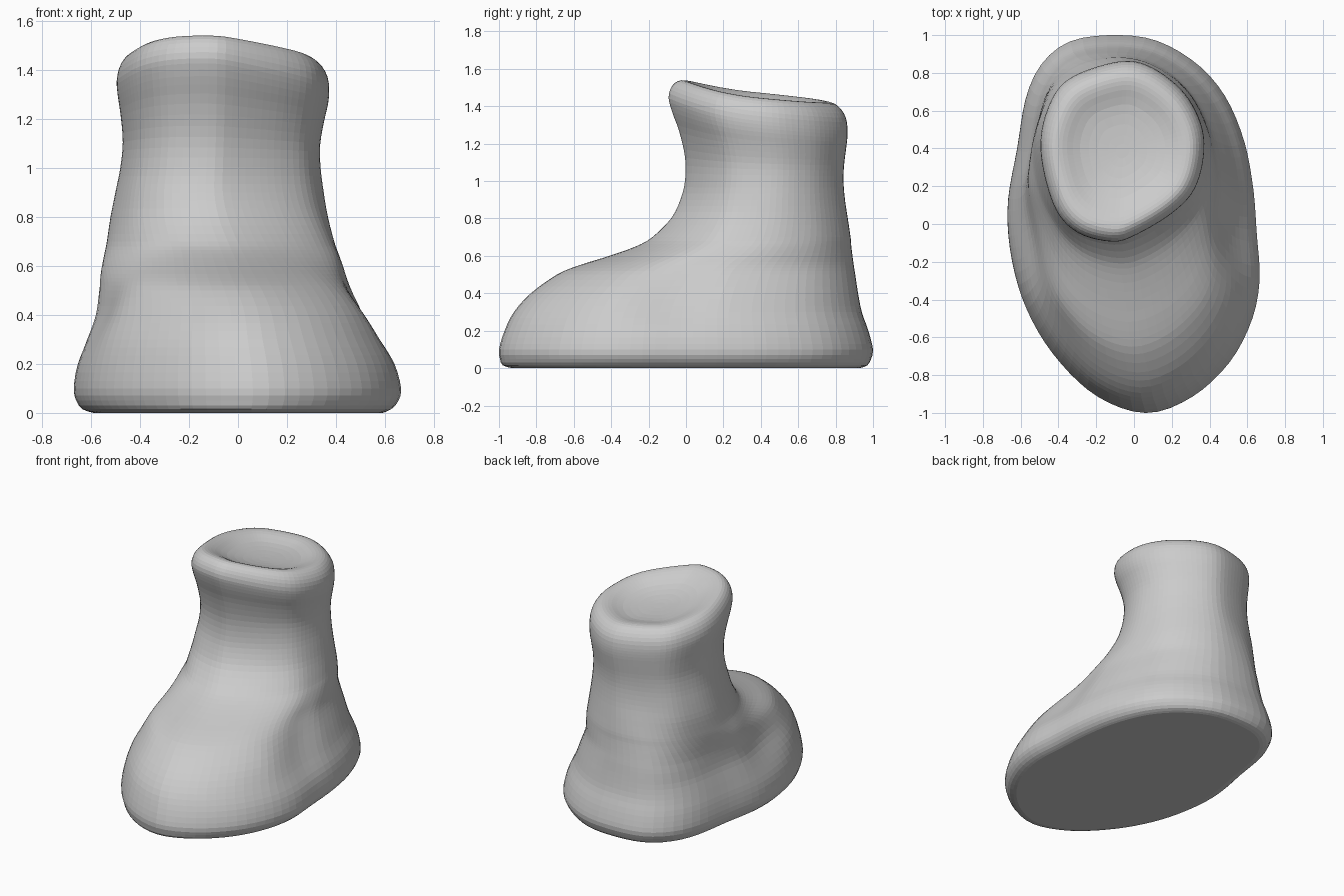
import bpy, bmesh
from mathutils import Vector

cube = bpy.data.objects.get("Cube")
if cube:
    bpy.data.objects.remove(cube, do_unlink=True)

SIDES = 80
STEPS = 3


def spline(a, b, c, d, t):
    """Catmull-Rom point between b and c."""
    return (b * 2 + (c - a) * t + (a * 2 - b * 5 + c * 4 - d) * t * t
            + (b * 3 - a - c * 3 + d) * t ** 3) * 0.5


def smoothstep(lo, hi, v):
    t = min(max((v - lo) / (hi - lo), 0), 1)
    return t * t * (3 - 2 * t)


def outline(points):
    """Closed smooth outline, evenly resampled and fitted to the -1..1 box."""
    p = [Vector(q) for q in points]
    n = len(p)
    fine = [spline(p[i - 1], p[i], p[(i + 1) % n], p[(i + 2) % n], k / 20)
            for i in range(n) for k in range(20)]
    fine.append(fine[0])
    dist = [0]
    for a, b in zip(fine, fine[1:]):
        dist.append(dist[-1] + (b - a).length)
    out, j = [], 0
    for i in range(SIDES):
        goal = dist[-1] * i / SIDES
        while dist[j + 1] < goal:
            j += 1
        out.append(fine[j].lerp(fine[j + 1], (goal - dist[j]) / (dist[j + 1] - dist[j])))
    lo = [min(v[k] for v in out) for k in (0, 1)]
    hi = [max(v[k] for v in out) for k in (0, 1)]
    return [Vector([2 * (v[k] - lo[k]) / (hi[k] - lo[k]) - 1 for k in (0, 1)]) for v in out]


# Sole and ankle outlines, both starting at the front
sole = outline([(.06, -1), (.3, -.92), (.5, -.74), (.62, -.52), (.665, -.3), (.65, -.05),
                (.63, .2), (.58, .45), (.48, .68), (.33, .85), (.12, .97), (-.1, 1),
                (-.33, .97), (-.48, .86), (-.57, .68), (-.62, .4), (-.67, .1),
                (-.65, -.18), (-.57, -.45), (-.42, -.7), (-.2, -.91)])
ankle = outline([(-.12, -.09), (0, -.06), (.2, .06), (.32, .19), (.37, .38), (.35, .55),
                 (.25, .72), (.07, .85), (-.1, .865), (-.35, .77), (-.46, .6),
                 (-.49, .38), (-.42, .1), (-.3, -.04)])

# Level: height, x min, x max, y min, y max
levels = [Vector(r) for r in (
    (0, -.59, .59, -.93, .93), (.015, -.635, .625, -.98, .97),
    (.05, -.66, .655, -.995, .99), (.1, -.67, .665, -1, 1),
    (.2, -.655, .64, -.97, .975), (.3, -.625, .59, -.92, .94),
    (.4, -.59, .54, -.83, .92), (.5, -.57, .485, -.69, .905),
    (.55, -.563, .46, -.57, .897), (.6, -.555, .44, -.41, .89),
    (.65, -.545, .42, -.27, .884), (.7, -.535, .4, -.18, .88),
    (.8, -.52, .37, -.08, .865), (.9, -.5, .35, -.03, .85),
    (1, -.48, .337, -.005, .842), (1.1, -.47, .335, -.005, .845),
    (1.2, -.478, .35, -.035, .855), (1.28, -.49, .367, -.075, .863),
    (1.34, -.495, .372, -.093, .863))]

# Rounded rim and dished top: height, share of the full width
rim_x, rim_y = -.06, .385
for z, s in ((1.39, .98), (1.43, .93), (1.455, .86), (1.46, .78), (1.45, .68),
             (1.425, .52), (1.41, .3), (1.405, .08)):
    levels.append(Vector((z, rim_x - .434 * s, rim_x + .434 * s,
                          rim_y - .478 * s, rim_y + .478 * s)))


def ring(level, rim):
    z, x0, x1, y0, y1 = level
    blend = 1 if rim else smoothstep(.4, .95, z)
    tilt = 1 if rim else smoothstep(.95, 1.34, z)
    pinch = .07 * smoothstep(.15, .45, z) * (1 - smoothstep(.55, .8, z))
    pts = []
    for a, b in zip(sole, ankle):
        p = a.lerp(b, blend)
        x = (x0 + x1) / 2 + p.x * (x1 - x0) / 2
        y = (y0 + y1) / 2 + p.y * (y1 - y0) / 2
        # Narrow waist between the toes and the ankle
        x *= 1 - pinch * max(0, 1 - ((y + .1) / .35) ** 2) ** 2
        # Rim rises toward the front
        rise = -.1 * (y - .38) - .04 * (x + .06) + .25 * max(0, .38 - y) ** 2
        pts.append((x, y, max(0, z + tilt * rise)))
    return pts


# Loft the whole boot
bm = bmesh.new()
rings = []
last = len(levels) - 1
for i in range(last):
    a, d = levels[max(i - 1, 0)], levels[min(i + 2, last)]
    steps = STEPS if .1 <= levels[i][0] < 1.34 and i < 18 else 2
    for k in range(steps):
        rings.append((spline(a, levels[i], levels[i + 1], d, k / steps), i >= 18))
rings.append((levels[last], True))
loops = [[bm.verts.new(c) for c in ring(*r)] for r in rings]
for lower, upper in zip(loops, loops[1:]):
    for i in range(SIDES):
        j = (i + 1) % SIDES
        bm.faces.new((lower[i], lower[j], upper[j], upper[i]))
bm.faces.new(loops[0][::-1])
bm.faces.new(loops[-1])
bmesh.ops.recalc_face_normals(bm, faces=bm.faces)

mesh = bpy.data.meshes.new("boot")
bm.to_mesh(mesh)
bm.free()
boot = bpy.data.objects.new("boot", mesh)
bpy.context.collection.objects.link(boot)

# Plain grey
grey = bpy.data.materials.new("light_grey")
grey.use_nodes = True
colour = (.6, .6, .6, 1)
grey.diffuse_color = colour
grey.node_tree.nodes["Principled BSDF"].inputs["Base Color"].default_value = colour
mesh.materials.append(grey)
